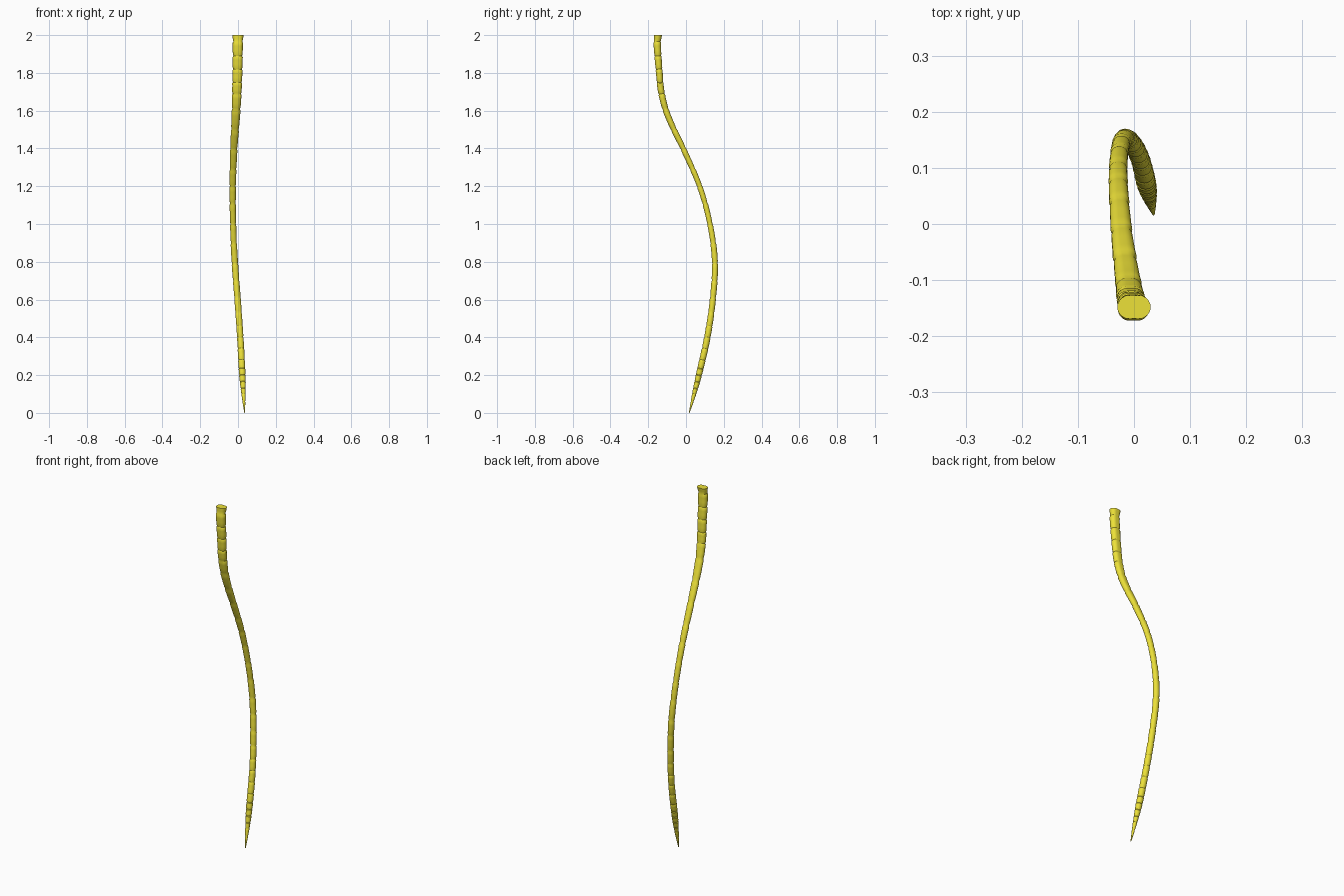
import bpy, bmesh
from math import sin, cos, pi
from mathutils import Vector

if "Cube" in bpy.data.objects:
    bpy.data.objects.remove(bpy.data.objects["Cube"])

# centre line and half widths: z, x, y, half width (x), half depth (y)
PATH = [
    (0.0, 0.035, 0.017, 0.002, 0.002), (0.1, 0.029, 0.043, 0.011, 0.011),
    (0.2, 0.023, 0.068, 0.017, 0.016), (0.4, 0.012, 0.113, 0.017, 0.017),
    (0.6, -0.002, 0.142, 0.017, 0.016), (0.8, -0.017, 0.153, 0.017, 0.016),
    (1.0, -0.026, 0.127, 0.016, 0.015), (1.2, -0.028, 0.072, 0.017, 0.015),
    (1.4, -0.022, -0.015, 0.019, 0.016), (1.5, -0.016, -0.064, 0.021, 0.017),
    (1.6, -0.010, -0.106, 0.023, 0.018), (1.7, -0.006, -0.131, 0.025, 0.019),
    (1.8, -0.003, -0.141, 0.026, 0.020), (1.95, -0.001, -0.152, 0.027, 0.022),
    (2.0, 0.0, -0.148, 0.029, 0.023)]
# heights of the pinched joints
NODES = [0.0, .06, .1, .13, .165, .2, .235, .28, .34, .4, .46, .53, .61, .7, .79, .9,
         1.0, 1.11, 1.2, 1.29, 1.4, 1.5, 1.61, 1.69, 1.75, 1.82, 1.89, 1.965, 2.0]
SIDES = 24


def sample(z):
    """Smooth (Hermite) interpolation of the path table at height z."""
    z = min(max(z, 0), 2)
    i = max(k for k in range(len(PATH) - 1) if PATH[k][0] <= z)

    def slope(k, c):
        a, b = PATH[max(k - 1, 0)], PATH[min(k + 1, len(PATH) - 1)]
        return (b[c] - a[c]) / (b[0] - a[0])
    p, q = PATH[i], PATH[i + 1]
    h = q[0] - p[0]
    t = (z - p[0]) / h
    return [(2*t**3 - 3*t*t + 1) * p[c] + (t**3 - 2*t*t + t) * h * slope(i, c)
            + (3*t*t - 2*t**3) * q[c] + (t**3 - t*t) * h * slope(i + 1, c)
            for c in range(1, 5)]


def ring(bm, z, scale, level=False):
    x, y, rx, ry = sample(z)
    a, b = sample(z - 0.01), sample(z + 0.01)
    dz = min(z + .01, 2) - max(z - .01, 0)
    tan = Vector((b[0] - a[0], b[1] - a[1], dz)).normalized()
    if level:
        tan = Vector((0, 0, 1))
    v = tan.cross(Vector((1, 0, 0))).normalized()
    u = v.cross(tan)
    notch = 0.13 * min(1, max(0, (z - 0.7) / 1.2))
    verts = []
    for k in range(SIDES):
        t = 2 * pi * k / SIDES
        s = scale * (1 - notch * abs(sin(t)) ** 14)   # groove front and back
        verts.append(bm.verts.new(Vector((x, y, z)) + u * (rx * s * cos(t)) + v * (ry * s * sin(t))))
    return verts


# segmented tapering stem
bm = bmesh.new()
rings = []
for n, (lo, hi) in enumerate(zip(NODES, NODES[1:])):
    last = n == len(NODES) - 2
    steps = [(0, .87), (.5, .97)] if last else [(0, .87), (.12, .98), (.4, 1.0), (.7, 1.0), (.9, 1.03)]
    for f, s in steps:
        rings.append(ring(bm, lo + (hi - lo) * f, s, level=last))
rings.append(ring(bm, 2.0, 1.03, level=True))
for a, b in zip(rings, rings[1:]):
    for k in range(SIDES):
        j = (k + 1) % SIDES
        bm.faces.new((a[k], a[j], b[j], b[k]))
bm.faces.new(rings[0])
bm.faces.new(rings[-1])
bmesh.ops.recalc_face_normals(bm, faces=bm.faces)

mesh = bpy.data.meshes.new("segmented_stem")
bm.to_mesh(mesh)
bm.free()
stem = bpy.data.objects.new("segmented_stem", mesh)
bpy.context.collection.objects.link(stem)
mat = bpy.data.materials.new("yellow")
mat.diffuse_color = (0.84, 0.75, 0.04, 1)
mat.use_nodes = True
mat.node_tree.nodes["Principled BSDF"].inputs["Base Color"].default_value = mat.diffuse_color
mesh.materials.append(mat)
bpy.context.view_layer.objects.active = stem
stem.select_set(True)
bpy.ops.object.shade_smooth_by_angle(angle=0.6)
